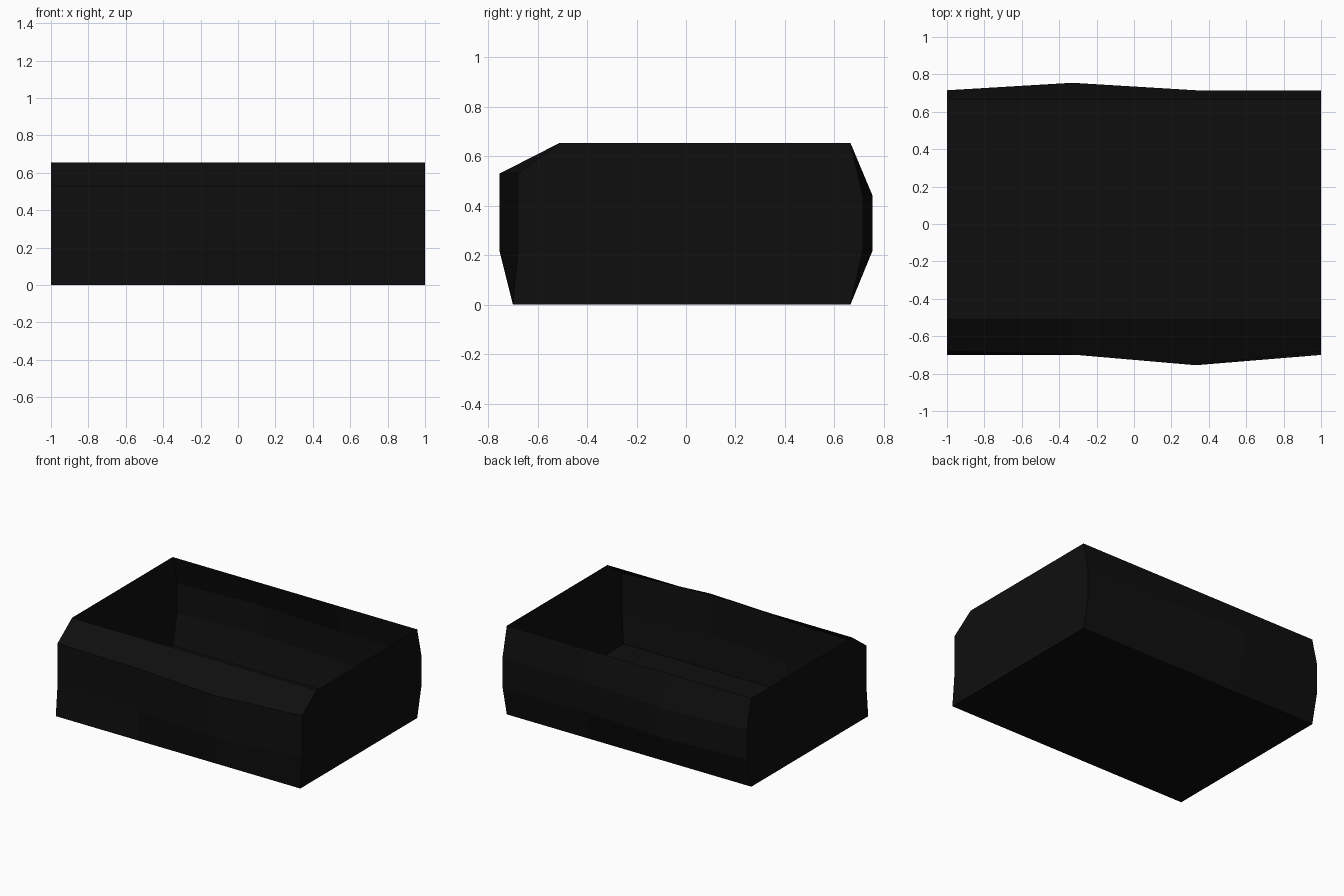
import bpy
import bmesh

if "Cube" in bpy.data.objects:
    bpy.data.objects.remove(bpy.data.objects["Cube"])

black = bpy.data.materials.new("near black")
black.diffuse_color = (0.0045, 0.0045, 0.0045, 1)
black.use_nodes = True
black.node_tree.nodes["Principled BSDF"].inputs["Base Color"].default_value = black.diffuse_color

# Stations along x: (x, bulge of the front wall, bulge of the back wall)
stations = [(-1, -0.68, 0.715), (-0.33, -0.698, 0.755),
            (0.33, -0.755, 0.715), (1, -0.68, 0.715)]


def section(front, back):
    """Open cross-section (y, z) from the front lip, under the floor, to the back rim."""
    return [(-0.51, 0.655), (front, 0.53), (front, 0.22), (-0.70, 0),
            (0.665, 0), (back, 0.22), (back, 0.44), (0.665, 0.655)]


bm = bmesh.new()
rows = [[bm.verts.new((x, y, z)) for y, z in section(f, b)] for x, f, b in stations]

# Front wall, floor and back wall
for a, b in zip(rows, rows[1:]):
    for i in range(len(a) - 1):
        bm.faces.new((a[i], a[i + 1], b[i + 1], b[i]))

# Flat end walls
bm.faces.new(rows[0][::-1])
bm.faces.new(rows[-1])

# Make all faces point outwards (the floor must point down)
bmesh.ops.recalc_face_normals(bm, faces=bm.faces)
bm.normal_update()
floor = min(bm.faces, key=lambda f: f.calc_center_median().z)
if floor.normal.z > 0:
    bmesh.ops.reverse_faces(bm, faces=bm.faces)

mesh = bpy.data.meshes.new("open_tray")
bm.to_mesh(mesh)
bm.free()
mesh.materials.append(black)
tray = bpy.data.objects.new("open_tray", mesh)
bpy.context.collection.objects.link(tray)
